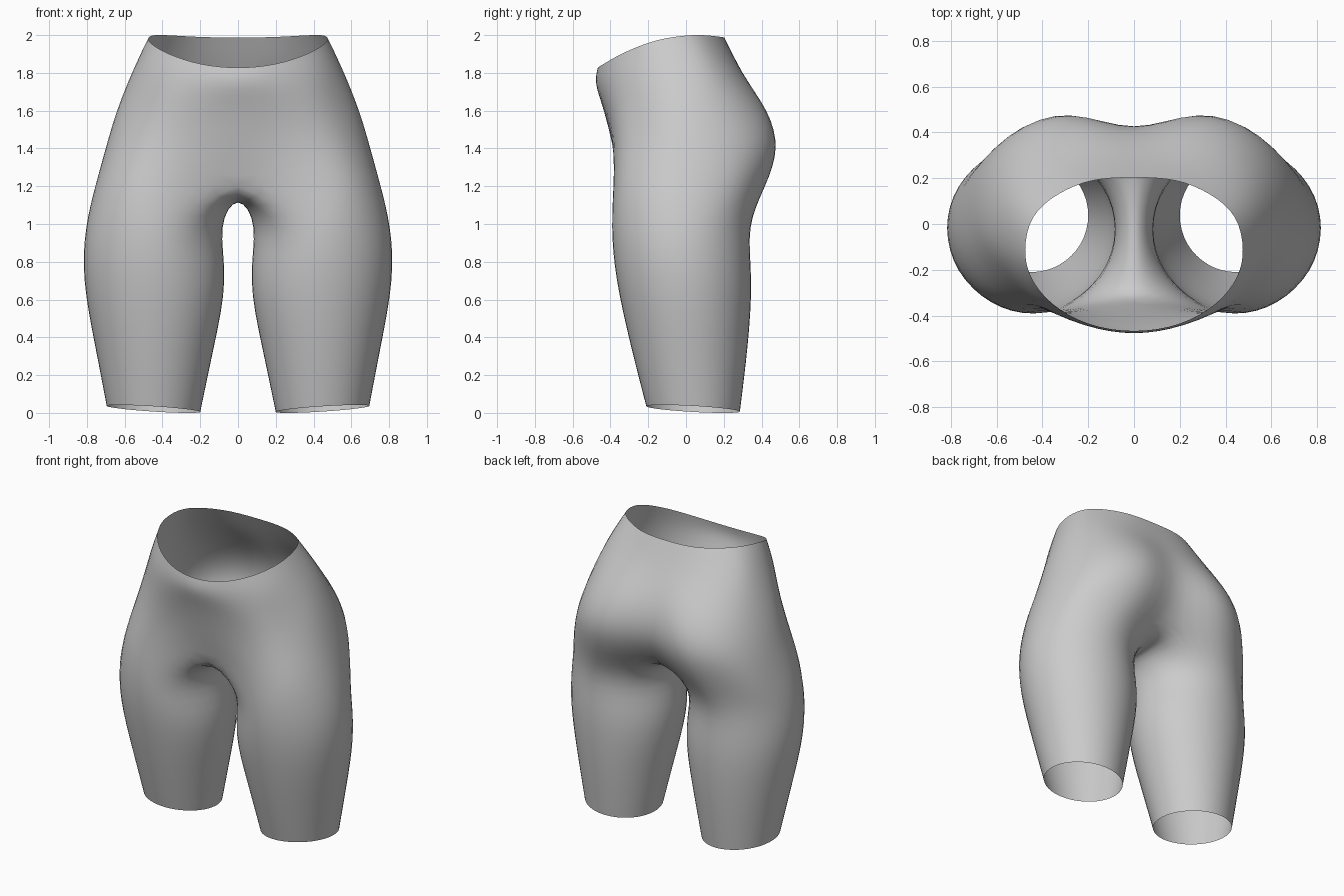
import bpy, bmesh, math
from mathutils import Vector

if "Cube" in bpy.data.objects:
    bpy.data.objects.remove(bpy.data.objects["Cube"])

# Half outlines of the pelvis, front centre round the outside to back centre.
# Each row: height at its crest, how strongly the rim dips away from it, (x, y) points
PELVIS = [
    (1.20, 0.0, [(0, -.33), (.38, -.385), (.60, -.33), (.72, -.18), (.755, 0),
                 (.71, .20), (.58, .345), (.33, .42), (0, .32)]),
    (1.40, 0.0, [(0, -.385), (.30, -.385), (.52, -.33), (.655, -.18), (.70, 0),
                 (.665, .20), (.53, .39), (.28, .475), (0, .42)]),
    (1.60, 0.0, [(0, -.435), (.27, -.41), (.46, -.33), (.59, -.18), (.64, -.02),
                 (.60, .18), (.46, .35), (.24, .425), (0, .40)]),
    (1.815, .27, [(0, -.475), (.22, -.44), (.41, -.345), (.52, -.20), (.555, -.05),
                  (.52, .12), (.38, .245), (.20, .295), (0, .30)]),
    (2.00, .62, [(0, -.467), (.20, -.435), (.36, -.345), (.45, -.23), (.475, -.11),
                 (.44, .03), (.33, .13), (.18, .19), (0, .203)]),
]
# Points under the crotch, back to front
CROTCH = [(0, .18, 1.13), (0, -.03, 1.113), (0, -.22, 1.13)]
# Leg rings: height, inner x, outer x, front y, back y
LEG = [(.021, .20, .695, -.21, .285), (.35, .128, .755, -.29, .325),
       (.70, .073, .812, -.365, .345), (.98, .082, .803, -.39, .34)]


def leg_ring(z, x0, x1, y0, y1):
    ring = []
    for j in range(12):
        a = math.radians(240 + 30 * j)
        c, s = math.cos(a), math.sin(a)
        tilt = .016 * c - .014 * s if z < .1 else 0      # slanted hem
        ring.append(((x0 + x1) / 2 + (x1 - x0) / 2 * c,
                     (y0 + y1) / 2 + (y1 - y0) / 2 * s, z + tilt))
    return ring


bm = bmesh.new()


def add_row(points):
    return [bm.verts.new(p) for p in points]


def bridge(low, high, count):
    for j in range(count):
        k, m = (j + 1) % len(low), (j + 1) % len(high)
        bm.faces.new((low[j], low[k], high[m], high[j]))


# Right half: leg rings up to the crotch loop, then open pelvis rows
legs = [add_row(leg_ring(*r)) for r in LEG]
pelvis = [add_row([(x, y, z - dip * (y - .06) ** 2) for x, y in pts])
          for z, dip, pts in PELVIS]
legs.append(pelvis[0] + add_row(CROTCH))
for low, high in zip(legs, legs[1:]):
    bridge(low, high, 12)
for low, high in zip(pelvis, pelvis[1:]):
    bridge(low, high, 8)

# Left half
dup = bmesh.ops.duplicate(bm, geom=bm.verts[:] + bm.edges[:] + bm.faces[:])["geom"]
for v in dup:
    if isinstance(v, bmesh.types.BMVert):
        v.co.x *= -1
bmesh.ops.reverse_faces(bm, faces=[f for f in dup if isinstance(f, bmesh.types.BMFace)])
bmesh.ops.remove_doubles(bm, verts=bm.verts[:], dist=.0005)

mesh = bpy.data.meshes.new("hips_and_thighs")
bm.to_mesh(mesh)
bm.free()
body = bpy.data.objects.new("hips_and_thighs", mesh)
bpy.context.collection.objects.link(body)
mesh.shade_smooth()

grey = bpy.data.materials.new("plain_grey")
grey.diffuse_color = (.6, .6, .6, 1)
grey.use_nodes = True
grey.node_tree.nodes["Principled BSDF"].inputs["Base Color"].default_value = grey.diffuse_color
mesh.materials.append(grey)

sub = body.modifiers.new("smooth", 'SUBSURF')
sub.levels = sub.render_levels = 2

# Swell the cage until the smoothed surface passes through the outline points
target = [v.co.copy() for v in mesh.vertices]
for _ in range(6):
    mesh.update()
    body.update_tag()
    dg = bpy.context.evaluated_depsgraph_get()
    dg.update()
    ev = body.evaluated_get(dg)
    smooth = ev.to_mesh()
    shift = [t - smooth.vertices[i].co for i, t in enumerate(target)]
    ev.to_mesh_clear()
    for v, d in zip(mesh.vertices, shift):
        v.co += Vector(d) * .9
mesh.update()
